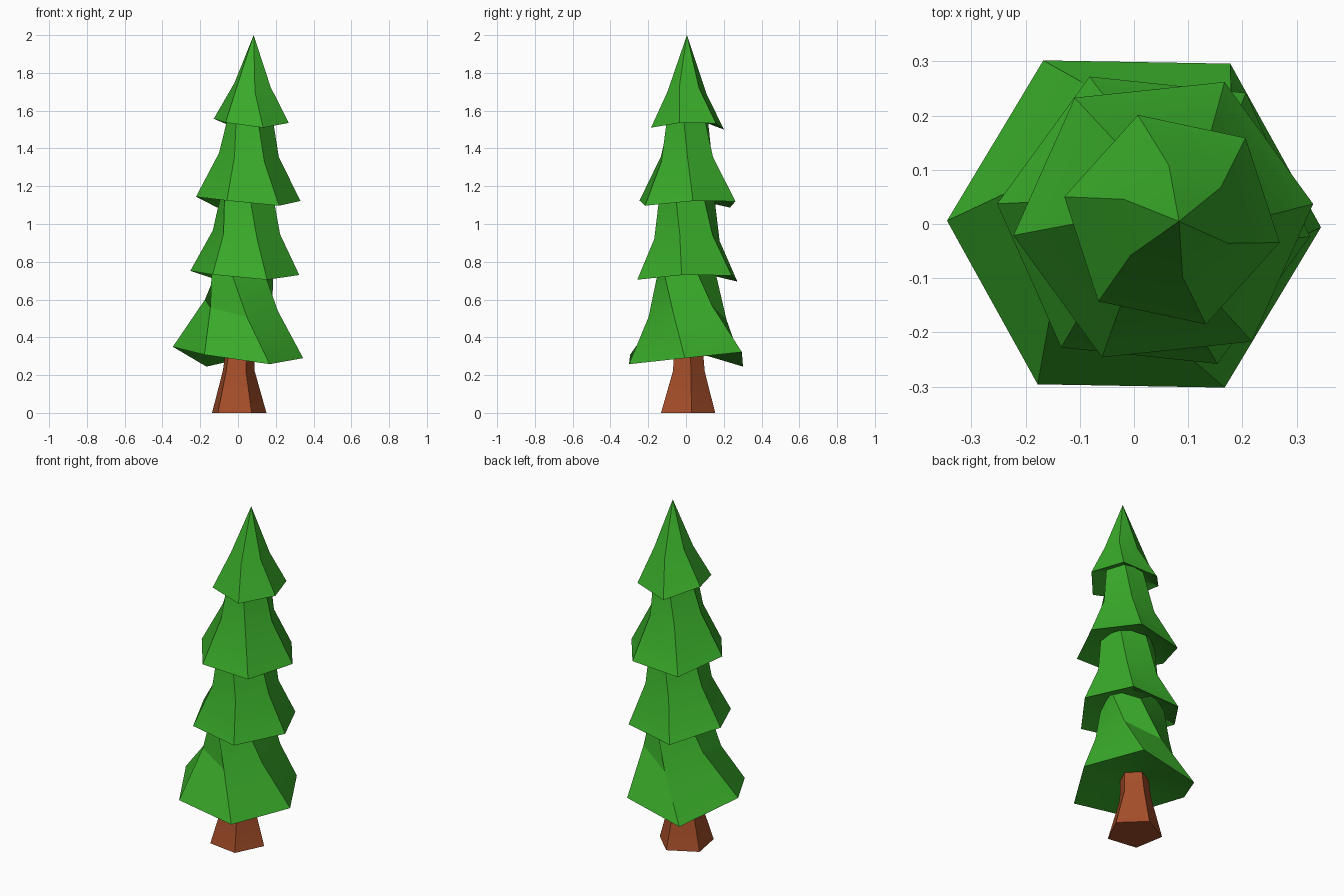
import bpy, bmesh
from math import cos, sin, radians

if "Cube" in bpy.data.objects:
    bpy.data.objects.remove(bpy.data.objects["Cube"])


def material(name, color):
    m = bpy.data.materials.new(name)
    m.diffuse_color = (*color, 1)
    m.use_nodes = True
    m.node_tree.nodes["Principled BSDF"].inputs["Base Color"].default_value = m.diffuse_color
    return m


GREEN = material("needles", (0.04, 0.40, 0.022))
BROWN = material("bark", (0.37, 0.075, 0.022))


def ring(cx, cy, r, z, start, n, tilt=None):
    """One ring of n points, clockwise from the start angle, with optional height offsets."""
    pts = []
    for i in range(n):
        a = radians(start - 360 / n * i)
        dz = tilt[i] if tilt else 0
        pts.append((cx + r * cos(a), cy + r * sin(a), z + dz))
    return pts


def loft(name, rings, mat, tip=None):
    """Skin a stack of rings, closed at the bottom and by a cap or a tip at the top."""
    bm = bmesh.new()
    loops = [[bm.verts.new(p) for p in r] for r in rings]
    n = len(loops[0])
    for lo, hi in zip(loops, loops[1:]):
        for i in range(n):
            j = (i + 1) % n
            bm.faces.new((lo[i], lo[j], hi[j], hi[i]))
    bm.faces.new(loops[0])
    if tip:
        t = bm.verts.new(tip)
        for i in range(n):
            bm.faces.new((loops[-1][i], loops[-1][(i + 1) % n], t))
    else:
        bm.faces.new(loops[-1])
    bmesh.ops.recalc_face_normals(bm, faces=bm.faces)
    me = bpy.data.meshes.new(name)
    bm.to_mesh(me)
    bm.free()
    me.materials.append(mat)
    ob = bpy.data.objects.new(name, me)
    bpy.context.collection.objects.link(ob)
    # Soften the shallow folds, keep the corner edges crisp
    bpy.ops.object.select_all(action='DESELECT')
    ob.select_set(True)
    bpy.context.view_layer.objects.active = ob
    bpy.ops.object.shade_smooth_by_angle(angle=radians(30))
    return ob


# Flared five-sided trunk
loft("trunk", [ring(0, 0.003, 0.153, 0, 154, 5),
               ring(0, 0.01, 0.09, 0.22, 154, 5),
               ring(0.01, 0.01, 0.078, 0.36, 154, 5)], BROWN)

# Six-sided branch tiers: each ring is (centre x, centre y, radius, z, start angle).
# The first ring is the hollow of the underside, the second the rim.
TILT = [0.032, -0.025, 0.008, 0.01, -0.015, 0.012]
TIERS = [
    ("bottom_branches", [(0.015, 0, 0.09, 0.335, 160), (0, 0, 0.345, 0.30, 179),
                         (0.018, 0.008, 0.208, 0.55, 158), (0.025, 0.005, 0.165, 0.79, 128)],
     [0.05, -0.055, 0.022, -0.01, -0.042, 0.008], None),
    ("lower_branches", [(0.025, 0.005, 0.155, 0.785, 128), (0.036, 0.007, 0.29, 0.72, 174),
                        (0.045, 0.005, 0.182, 0.935, 168), (0.05, 0.005, 0.145, 1.17, 154)],
     TILT, None),
    ("upper_branches", [(0.05, 0.005, 0.135, 1.165, 154), (0.054, 0.008, 0.278, 1.112, 186),
                        (0.058, 0.005, 0.158, 1.345, 181), (0.068, 0.008, 0.113, 1.58, 168)],
     TILT, None),
    ("top_branches", [(0.068, 0.008, 0.103, 1.575, 168), (0.07, 0.008, 0.203, 1.525, 168),
                      (0.077, 0.005, 0.104, 1.715, 157)],
     TILT, (0.083, 0.005, 2.0)),
]
for name, rings, tilt, tip in TIERS:
    # Align the hollow's start angle with the rim so the underside does not twist
    hollow = (*rings[0][:4], rings[1][4])
    loft(name, [ring(*hollow, 6)] + [ring(*r, 6, tilt) for r in rings[1:]], GREEN, tip)
